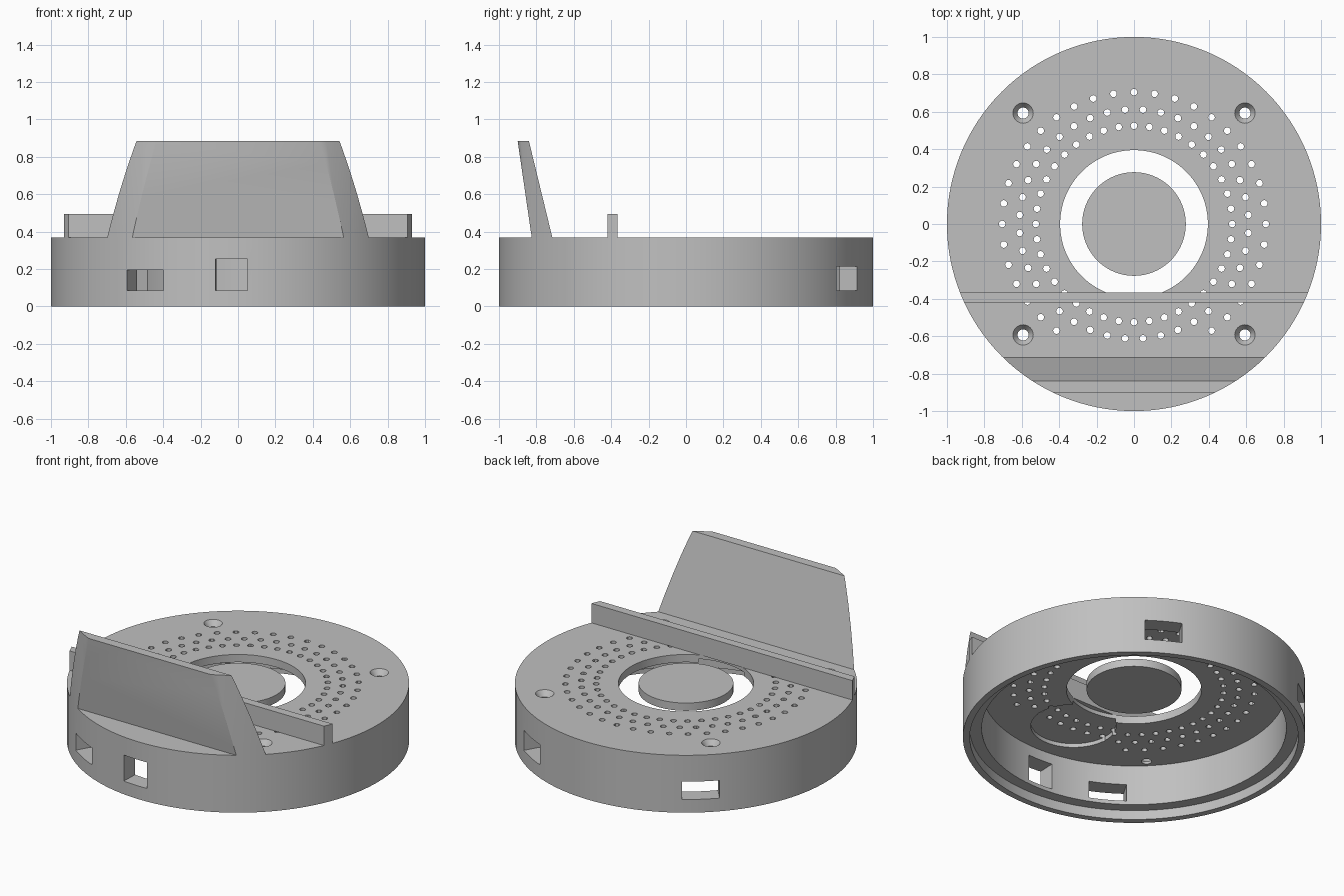
import bpy, bmesh, math
from mathutils import Matrix, Vector

if "Cube" in bpy.data.objects:
    bpy.data.objects.remove(bpy.data.objects["Cube"])

SEG = 128
TOP, UNDER = 0.37, 0.32

grey = bpy.data.materials.new("plain grey")
grey.diffuse_color = (0.53, 0.53, 0.53, 1)
grey.use_nodes = True
grey.node_tree.nodes["Principled BSDF"].inputs["Base Color"].default_value = grey.diffuse_color


def to_object(name, bm):
    bmesh.ops.recalc_face_normals(bm, faces=bm.faces[:])
    mesh = bpy.data.meshes.new(name)
    bm.to_mesh(mesh)
    bm.free()
    mesh.materials.append(grey)
    ob = bpy.data.objects.new(name, mesh)
    bpy.context.collection.objects.link(ob)
    return ob


def add_cone(bm, x, y, z0, z1, r0, r1, n):
    bmesh.ops.create_cone(bm, cap_ends=True, segments=n, radius1=r0, radius2=r1,
                          depth=z1 - z0, matrix=Matrix.Translation((x, y, (z0 + z1) / 2)))


def boolean(ob, bm, operation):
    cutter = to_object("cutter", bm)
    cutter.hide_render = True
    mod = ob.modifiers.new("cut", 'BOOLEAN')
    mod.object, mod.operation, mod.solver = cutter, operation, 'EXACT'
    bpy.context.view_layer.objects.active = ob
    bpy.ops.object.modifier_apply(modifier=mod.name)
    bpy.data.objects.remove(cutter, do_unlink=True)


def smooth(ob):
    bpy.ops.object.select_all(action='DESELECT')
    ob.select_set(True)
    bpy.context.view_layer.objects.active = ob
    bpy.ops.object.shade_smooth_by_angle(angle=math.radians(30))


# Housing: a turned shell with a stepped bottom lip and a central opening
profile = [(0.395, UNDER), (0.395, TOP), (1, TOP), (1, 0),
           (0.96, 0), (0.96, 0.06), (0.89, 0.06), (0.89, UNDER)]
bm = bmesh.new()
rings = []
for i in range(SEG):
    a = 2 * math.pi * i / SEG
    rings.append([bm.verts.new((r * math.cos(a), r * math.sin(a), z)) for r, z in profile])
for i in range(SEG):
    p, q = rings[i], rings[(i + 1) % SEG]
    for j in range(len(profile)):
        k = (j + 1) % len(profile)
        bm.faces.new((p[j], p[k], q[k], q[j]))
housing = to_object("housing", bm)

# Shallow round recess under the top plate
bm = bmesh.new()
add_cone(bm, 0, -0.55, UNDER - 0.05, UNDER + 0.025, 0.25, 0.25, 64)
boolean(housing, bm, 'DIFFERENCE')

# Three rings of vent holes, the outer one left open at the front
bm = bmesh.new()
for radius, offset in ((0.525, 0), (0.613, 4.5), (0.705, 0)):
    for i in range(40):
        deg = offset + 9 * i
        if radius > 0.7 and abs(deg - 270) < 30:
            continue
        a = math.radians(deg)
        add_cone(bm, radius * math.cos(a), radius * math.sin(a), 0.25, 0.45, 0.018, 0.018, 12)
boolean(housing, bm, 'DIFFERENCE')

# Countersunk screw holes: cone, then straight bore
for z0, z1, r0, r1 in ((TOP - 0.035, TOP + 0.005, 0.03, 0.058), (0.25, 0.45, 0.03, 0.03)):
    bm = bmesh.new()
    for sx in (-1, 1):
        for sy in (-1, 1):
            add_cone(bm, 0.593 * sx, 0.593 * sy, z0, z1, r0, r1, 24)
    boolean(housing, bm, 'DIFFERENCE')

# Rectangular windows in the wall: angle, width, bottom, top
bm = bmesh.new()
for deg, width, z0, z1 in ((60, 0.22, 0.085, 0.215), (130, 0.22, 0.085, 0.2),
                           (240, 0.225, 0.085, 0.195), (268, 0.17, 0.085, 0.253)):
    m = (Matrix.Rotation(math.radians(deg), 4, 'Z')
         @ Matrix.Translation((0.95, 0, (z0 + z1) / 2))
         @ Matrix.Diagonal((0.3, width, z1 - z0, 1)))
    bmesh.ops.create_cube(bm, size=1, matrix=m)
boolean(housing, bm, 'DIFFERENCE')
smooth(housing)

# Central disc
bm = bmesh.new()
add_cone(bm, 0, 0, UNDER, TOP, 0.277, 0.277, 96)
smooth(to_object("center_disc", bm))


# Upright slabs trimmed to the round outline of the housing
def trimmed_slab(name, section):
    bm = bmesh.new()
    face = bm.faces.new([bm.verts.new((-1.2, y, z)) for y, z in section])
    ext = bmesh.ops.extrude_face_region(bm, geom=[face])
    verts = [v for v in ext["geom"] if isinstance(v, bmesh.types.BMVert)]
    bmesh.ops.translate(bm, verts=verts, vec=Vector((2.4, 0, 0)))
    ob = to_object(name, bm)
    bm = bmesh.new()
    add_cone(bm, 0, 0, 0, 1.5, 1, 1, SEG)
    boolean(ob, bm, 'INTERSECT')
    smooth(ob)


trimmed_slab("rail", [(-0.42, TOP), (-0.365, TOP), (-0.365, 0.495), (-0.42, 0.495)])
trimmed_slab("leaning_back_rest", [(-0.825, TOP), (-0.715, TOP), (-0.84, 0.885), (-0.9, 0.885)])
